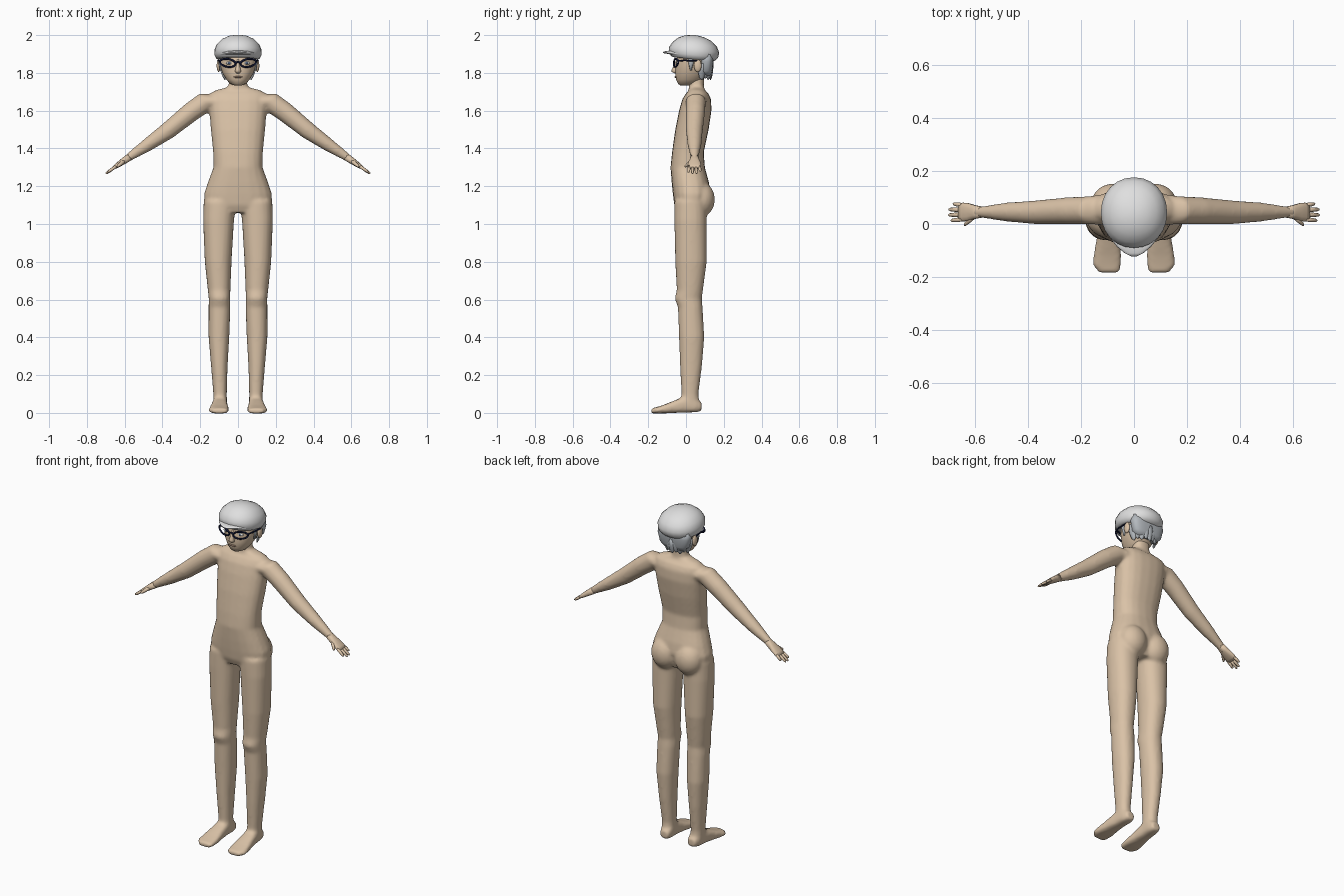
import bpy, bmesh, math
from mathutils import Vector, Matrix


def mat(name, rgb):
    m = bpy.data.materials.new(name)
    m.diffuse_color = (*rgb, 1)
    return m


SKIN = mat("skin", (0.70, 0.54, 0.385))
CAP = mat("cap_white", (0.74, 0.74, 0.74))
HAIR = mat("hair_grey", (0.46, 0.49, 0.52))
FRAME = mat("frame_navy", (0.006, 0.009, 0.04))
LIPS = mat("lips", (0.42, 0.28, 0.20))
WHITE = mat("eye_white", (0.75, 0.75, 0.72))
IRIS = mat("iris_blue", (0.06, 0.10, 0.2))


def loft(bm, rings, n=20, e=2.0):
    """Skin a closed tube through rings given as (centre, u axis, v axis)."""
    loops = []
    for c, u, v in rings:
        c, u, v = Vector(c), Vector(u), Vector(v)
        loop = []
        for i in range(n):
            t = 2 * math.pi * i / n
            a, b = math.cos(t), math.sin(t)
            p = c + u * math.copysign(abs(a) ** (2 / e), a) + v * math.copysign(abs(b) ** (2 / e), b)
            loop.append(bm.verts.new(p))
        loops.append(loop)
    for p, q in zip(loops, loops[1:]):
        for i in range(n):
            j = (i + 1) % n
            bm.faces.new((p[i], p[j], q[j], q[i]))
    bm.faces.new(loops[0])
    bm.faces.new(loops[-1])


def stack(rows, tilt=0.0):
    """Horizontal rings from rows of (z, x centre, x radius, y front, y back)."""
    return [((cx, (y0 + y1) / 2, z), (rx, 0, 0), (0, (y1 - y0) / 2, -tilt * (y1 - y0) / 2))
            for z, cx, rx, y0, y1 in rows]


def ball(bm, c, r):
    bmesh.ops.create_uvsphere(bm, u_segments=20, v_segments=12, radius=1,
                              matrix=Matrix.Translation(c) @ Matrix.Diagonal((*r, 1)))


def finish(name, bm, material):
    bmesh.ops.recalc_face_normals(bm, faces=bm.faces)
    for f in bm.faces:
        f.smooth = True
    me = bpy.data.meshes.new(name)
    bm.to_mesh(me)
    bm.free()
    me.materials.append(material)
    ob = bpy.data.objects.new(name, me)
    bpy.context.collection.objects.link(ob)
    return ob


def wire(name, points, radius, material, cyclic=False):
    cu = bpy.data.curves.new(name, 'CURVE')
    cu.dimensions = '3D'
    cu.bevel_depth, cu.bevel_resolution, cu.use_fill_caps = radius, 2, True
    sp = cu.splines.new('POLY')
    sp.points.add(len(points) - 1)
    for p, co in zip(sp.points, points):
        p.co = (*co, 1)
    sp.use_cyclic_u = cyclic
    cu.materials.append(material)
    ob = bpy.data.objects.new(name, cu)
    bpy.context.collection.objects.link(ob)


# Body: torso, legs, feet and arms fused into one smooth skin
bm = bmesh.new()
loft(bm, stack([
    (1.06, 0, .15, -.045, .10), (1.10, 0, .18, -.062, .115), (1.16, 0, .18, -.070, .13),
    (1.22, 0, .160, -.076, .122), (1.30, 0, .130, -.082, .100), (1.38, 0, .132, -.074, .094),
    (1.50, 0, .144, -.057, .12), (1.60, 0, .152, -.037, .135), (1.66, 0, .155, -.02, .133),
    (1.69, 0, .15, -.002, .12), (1.708, 0, .12, .015, .10), (1.725, 0, .05, .015, .095),
    (1.80, 0, .045, .015, .095)]), e=2.4)
for s in (1, -1):
    loft(bm, stack([(z, s * cx, rx, y0, y1) for z, cx, rx, y0, y1 in [
        (1.12, .095, .087, -.062, .11), (1.02, .103, .082, -.062, .11), (.80, .105, .071, -.057, .11),
        (.65, .100, .060, -.049, .09), (.605, .098, .057, -.060, .084), (.56, .098, .058, -.043, .088),
        (.40, .101, .055, -.037, .097), (.25, .099, .044, -.032, .085), (.10, .095, .036, -.024, .066),
        (.04, .094, .036, -.03, .072)]]), e=2.2)
    ball(bm, (s * .078, .08, 1.13), (.083, .073, .092))
    # foot, from heel to toe
    loft(bm, [((s * cx, y, (z0 + z1) / 2), (rx, 0, 0), (0, 0, (z1 - z0) / 2)) for y, cx, rx, z0, z1 in [
        (.082, .09, .026, .010, .055), (.05, .092, .036, .003, .08), (0, .095, .038, .002, .09),
        (-.06, .098, .044, .0, .066), (-.12, .100, .053, -.003, .042), (-.158, .102, .053, -.003, .030),
        (-.184, .094, .038, -.003, .024)]], e=3.0)
    # arm, from shoulder to wrist
    loft(bm, [((s * x, cy, z), (s * .6 * r, 0, .8 * r), (0, ry, 0)) for x, z, r, ry, cy in [
        (.10, 1.645, .05, .06, .055), (.17, 1.648, .054, .053, .052), (.25, 1.592, .052, .051, .050),
        (.37, 1.495, .046, .045, .044), (.48, 1.418, .035, .036, .045), (.575, 1.355, .022, .022, .045),
        (.60, 1.336, .020, .024, .045)]])
body = finish("body", bm, SKIN)
rm = body.modifiers.new("fuse", 'REMESH')
rm.mode, rm.voxel_size, rm.use_smooth_shade = 'VOXEL', 0.009, True
sm = body.modifiers.new("soften", 'SMOOTH')
sm.factor, sm.iterations = 0.5, 6

# Hands: palm, four fingers and a thumb each
for s, side in ((1, "left"), (-1, "right")):
    bm = bmesh.new()
    loft(bm, [((s * x, .045, z), (s * .6 * r, 0, .8 * r), (0, ry, 0)) for x, z, r, ry in [
        (.57, 1.358, .019, .02), (.60, 1.337, .018, .026), (.625, 1.320, .015, .034),
        (.645, 1.306, .012, .036), (.66, 1.296, .008, .033)]], n=14, e=2.5)
    digits = [((.645, .018 + .0175 * i, 1.306), (tip, .013 + .021 * i, 1.306 - .72 * (tip - .645)), .0085)
              for i, tip in enumerate((.690, .700, .699, .682))]
    digits.append(((.60, .03, 1.336), (.64, -.004, 1.303), .010))
    for a, b, r in digits:
        a, b = Vector((s * a[0], *a[1:])), Vector((s * b[0], *b[1:]))
        loft(bm, [(a.lerp(b, t), (s * .6 * r * k, 0, .8 * r * k), (0, r * k, 0))
                  for t, k in ((0, 1), (.6, .95), (.9, .75), (1, .35))], n=8)
    finish(side + "_hand", bm, SKIN)

# Head with nose and ears
bm = bmesh.new()
loft(bm, stack([
    (1.733, 0, .018, -.03, .03), (1.742, 0, .042, -.042, .06), (1.765, 0, .062, -.053, .09),
    (1.80, 0, .083, -.057, .115), (1.84, 0, .095, -.055, .13), (1.885, 0, .100, -.048, .135),
    (1.93, 0, .098, -.035, .13), (1.96, 0, .07, -.01, .10)]), n=28, e=2.15)
loft(bm, stack([(1.798, 0, .009, -.062, -.04), (1.806, 0, .017, -.076, -.04),
                (1.818, 0, .014, -.076, -.04), (1.845, 0, .008, -.061, -.04),
                (1.87, 0, .006, -.052, -.04)]), n=12)
for s in (1, -1):
    ball(bm, (s * .102, .062, 1.838), (.011, .02, .033))
finish("head", bm, SKIN)

# Mouth, eyes and brows
bm = bmesh.new()
ball(bm, (0, -.054, 1.778), (.025, .006, .005))
finish("mouth", bm, LIPS)
for s, side in ((1, "left"), (-1, "right")):
    bm = bmesh.new()
    ball(bm, (s * .046, -.043, 1.852), (.019, .007, .008))
    finish(side + "_eye", bm, WHITE)
    bm = bmesh.new()
    ball(bm, (s * .046, -.048, 1.852), (.007, .004, .007))
    finish(side + "_iris", bm, IRIS)
    wire(side + "_brow", [(s * .022, -.050, 1.886), (s * .045, -.045, 1.892), (s * .07, -.032, 1.884)],
         .004, HAIR)

# Glasses: two swept rims, bridge and temples
def on_face(x, z):
    return (x, -.064 + 2.6 * x * x, z)


for s, side in ((1, "left"), (-1, "right")):
    rim = []
    for i in range(24):
        t = 2 * math.pi * i / 24
        x = .054 + .041 * math.cos(t)
        rim.append(on_face(s * x, 1.853 + .021 * math.sin(t) + .12 * (x - .054)))
    wire(side + "_rim", rim, .005, FRAME, True)
    wire(side + "_temple", [(s * .094, -.042, 1.864), (s * .102, -.01, 1.866), (s * .106, .06, 1.864)],
         .004, FRAME)
wire("bridge", [on_face(-.015, 1.853), on_face(0, 1.858), on_face(.015, 1.853)], .005, FRAME)

# Hair: back shell, hanging locks and sideburns
bm = bmesh.new()
loft(bm, stack([(1.785, 0, .065, .075, .130), (1.81, 0, .092, .072, .140),
                (1.86, 0, .104, .070, .146), (1.90, 0, .104, .06, .146)]), n=24, e=2.8)
for i in range(9):
    a = math.radians(-72 + 18 * i)
    d = Vector((math.sin(a), math.cos(a), 0))
    side = Vector((d.y, -d.x, 0))
    top = Vector((.096 * d.x, .062 + .074 * d.y, 1.85))
    low = Vector((.072 * d.x, .062 + .068 * d.y, 1.762 + .008 * (i % 2)))
    loft(bm, [(top.lerp(low, t), side * .021 * k, d * .010 * k)
              for t, k in ((0, 1), (.5, 1), (.85, .65), (1, .15))], n=8)
for s in (1, -1):
    loft(bm, [((s * x, .026, z), (.006, 0, 0), (0, w, 0))
              for x, z, w in ((.098, 1.90, .016), (.097, 1.85, .013), (.090, 1.812, .004))], n=8)
finish("hair", bm, HAIR)

# Flat cap: puffed crown and peak
bm = bmesh.new()
loft(bm, stack([(1.872, 0, .104, -.07, .138), (1.878, 0, .116, -.08, .155),
                (1.895, 0, .124, -.09, .170), (1.922, 0, .125, -.09, .176),
                (1.952, 0, .112, -.07, .163), (1.978, 0, .085, -.04, .135),
                (1.994, 0, .050, -.003, .095), (2.0, 0, .018, .03, .06)], tilt=.11), n=24, e=2.1)
finish("cap_crown", bm, CAP)
bm = bmesh.new()
loft(bm, [((0, y, z), (rx, 0, 0), (0, 0, h)) for y, rx, z, h in [
    (-.01, .108, 1.895, .012), (-.05, .092, 1.902, .012), (-.085, .065, 1.908, .010),
    (-.110, .035, 1.909, .006), (-.122, .010, 1.908, .003)]], n=20, e=2.5)
finish("cap_peak", bm, CAP)
